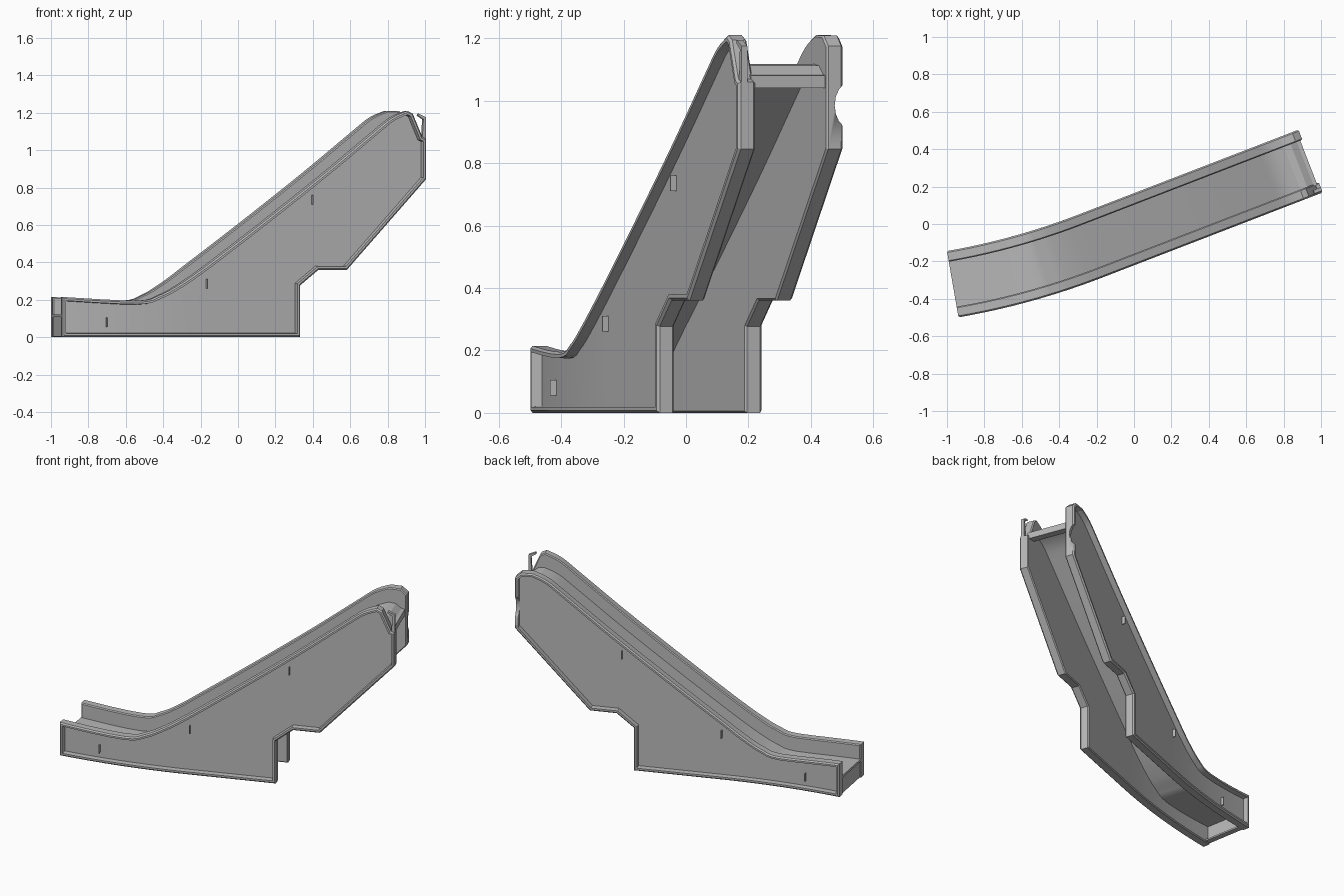
import bpy, bmesh, math
from mathutils import Vector

cube = bpy.data.objects.get("Cube")
if cube:
    bpy.data.objects.remove(cube)

grey = bpy.data.materials.new("slide grey")
grey.use_nodes = True
COLOUR = (0.48, 0.48, 0.48, 1)
grey.diffuse_color = COLOUR
grey.node_tree.nodes["Principled BSDF"].inputs["Base Color"].default_value = COLOUR

# Plan of the slide: straight upper run, then a gentle bend towards the exit
HEADING, RADIUS, BEND = math.radians(21.1), 3.9, -0.25
START, END = -1.015, 1.012
OUTER, INNER = 0.18, 0.122
RECESS = 0.034


def place(s, t, z):
    """Map distance along the slide, offset to the left and height to space."""
    straight = max(s, BEND)
    x, y, a = straight * math.cos(HEADING), -0.028 + straight * math.sin(HEADING), HEADING
    if s < BEND:
        a += (s - BEND) / RADIUS
        x += RADIUS * (math.sin(a) - math.sin(HEADING))
        y -= RADIUS * (math.cos(a) - math.cos(HEADING))
    return Vector((x - t * math.sin(a), y + t * math.cos(a), z))


def finish(bm, name):
    """Cut the bent part into short lengths, bend it and make the object."""
    for i in range(1, 12):
        bmesh.ops.bisect_plane(bm, geom=bm.verts[:] + bm.edges[:] + bm.faces[:], dist=1e-5,
                               plane_co=(START + i * (BEND - START) / 11, 0, 0),
                               plane_no=(1, 0, 0))
    bmesh.ops.recalc_face_normals(bm, faces=bm.faces[:])
    for v in bm.verts:
        v.co = place(*v.co)
    mesh = bpy.data.meshes.new(name)
    bm.to_mesh(mesh)
    bm.free()
    mesh.materials.append(grey)
    ob = bpy.data.objects.new(name, mesh)
    bpy.context.collection.objects.link(ob)
    bpy.ops.object.select_all(action='DESELECT')
    ob.select_set(True)
    bpy.context.view_layer.objects.active = ob
    bpy.ops.object.shade_smooth_by_angle(angle=math.radians(20))
    return ob


def prism(outline, t0, t1):
    """Extrude an outline of (s, z) points from offset t0 to t1."""
    bm = bmesh.new()
    face = bm.faces.new([bm.verts.new((s, t0, z)) for s, z in outline])
    ext = bmesh.ops.extrude_face_region(bm, geom=[face], use_keep_orig=True)
    for v in ext["geom"]:
        if isinstance(v, bmesh.types.BMVert):
            v.co.y = t1
    bmesh.ops.recalc_face_normals(bm, faces=bm.faces[:])
    bm.faces.ensure_lookup_table()
    return bm


def box(name, s0, s1, t0, t1, z0, z1):
    return finish(prism([(s0, z0), (s1, z0), (s1, z1), (s0, z1)], t0, t1), name)


def smooth_curve(points, steps=4):
    """Catmull-Rom curve through a few points."""
    p = [points[0]] + points + [points[-1]]
    out = []
    for a, b, c, d in zip(p, p[1:], p[2:], p[3:]):
        for k in range(steps):
            u = k / steps
            out.append(tuple(0.5 * (2 * b[i] + (c[i] - a[i]) * u
                                    + (2 * a[i] - 5 * b[i] + 4 * c[i] - d[i]) * u * u
                                    + (3 * b[i] - a[i] - 3 * c[i] + d[i]) * u ** 3)
                             for i in (0, 1)))
    return out + [points[-1]]


RIM = smooth_curve([(START, .215), (-.62, .195), (-.5, .225), (-.4, .278), (-.267, .367),
                    (.065, .605), (.419, .867), (.703, 1.088), (.816, 1.173), (.905, 1.21)])
UNDER = [(START, 0), (.29, 0), (.29, .277), (.395, .36), (.558, .36), (END, .845)]
TAIL = {"front": [(END, 1.06), (.99, 1.07), (.935, 1.195)],
        "back": [(END, 1.175), (.975, 1.208)]}

# Side walls: chamfered frame around a deeply recessed outer panel
walls = {}
for name, side in (("front", -1), ("back", 1)):
    bm = prism(UNDER + TAIL[name] + RIM[::-1], side * (INNER + .006), side * (OUTER - .008))
    for face in [f for f in bm.faces if abs(f.normal.y) > .9]:
        steps = [(.006, .006)]
        if face.normal.y * side > 0:
            steps = [(.008, .008), (.011, 0), (.002, -RECESS)]
        for thick, depth in steps:
            bmesh.ops.inset_region(bm, faces=[face], thickness=thick, depth=depth,
                                   use_even_offset=True, use_boundary=True)
    walls[name] = finish(bm, name + "_wall")
    # Small marker fins standing on the panel
    for s, z in ((-.78, .055), (-.24, .26), (.365, .71)):
        box(name + "_panel_fin", s, s + .005, side * (OUTER - RECESS - .002),
            side * (OUTER - .014), z, z + .05)

# Rounded notch in the upper end of the back wall
bm = bmesh.new()
ring = bm.faces.new([bm.verts.new((END - .04, .2 + .05 * math.sin(k * math.pi / 8),
                                   .985 + .072 * math.cos(k * math.pi / 8)))
                     for k in range(16)])
ext = bmesh.ops.extrude_face_region(bm, geom=[ring], use_keep_orig=True)
for v in ext["geom"]:
    if isinstance(v, bmesh.types.BMVert):
        v.co.x = END + .05
cutter = finish(bm, "notch_cutter")
mod = walls["back"].modifiers.new("notch", 'BOOLEAN')
mod.operation, mod.object, mod.solver = 'DIFFERENCE', cutter, 'EXACT'
bpy.context.view_layer.objects.active = walls["back"]
bpy.ops.object.modifier_apply(modifier=mod.name)
bpy.data.objects.remove(cutter)

# Sliding bed: a thin sheet following the rim, turning down to the entry lip
top = [(s, z - .093) for s, z in RIM] + [(.945, 1.112), (.98, 1.085), (1.0, 1.08)]
bottom = [(s, z - .015) for s, z in top[:-3]] + [(.94, 1.05), (1.0, 1.04)]
finish(prism(top + bottom[::-1], -INNER - .01, INNER + .01), "slide_bed")

# Closing plate at the exit with a narrow floor lip
box("exit_plate", START + .004, START + .02, -INNER - .01, INNER + .01, .005, .12)
box("exit_floor_lip", START + .004, START + .04, -INNER - .01, INNER + .01, .004, .014)

# Hooked grab rod at the front side of the entry
finish(prism([(.99, 1.05), (END, 1.05), (END, 1.175), (.97, 1.195), (.965, 1.185),
              (.997, 1.165)], -.17, -.15), "grab_rod")
